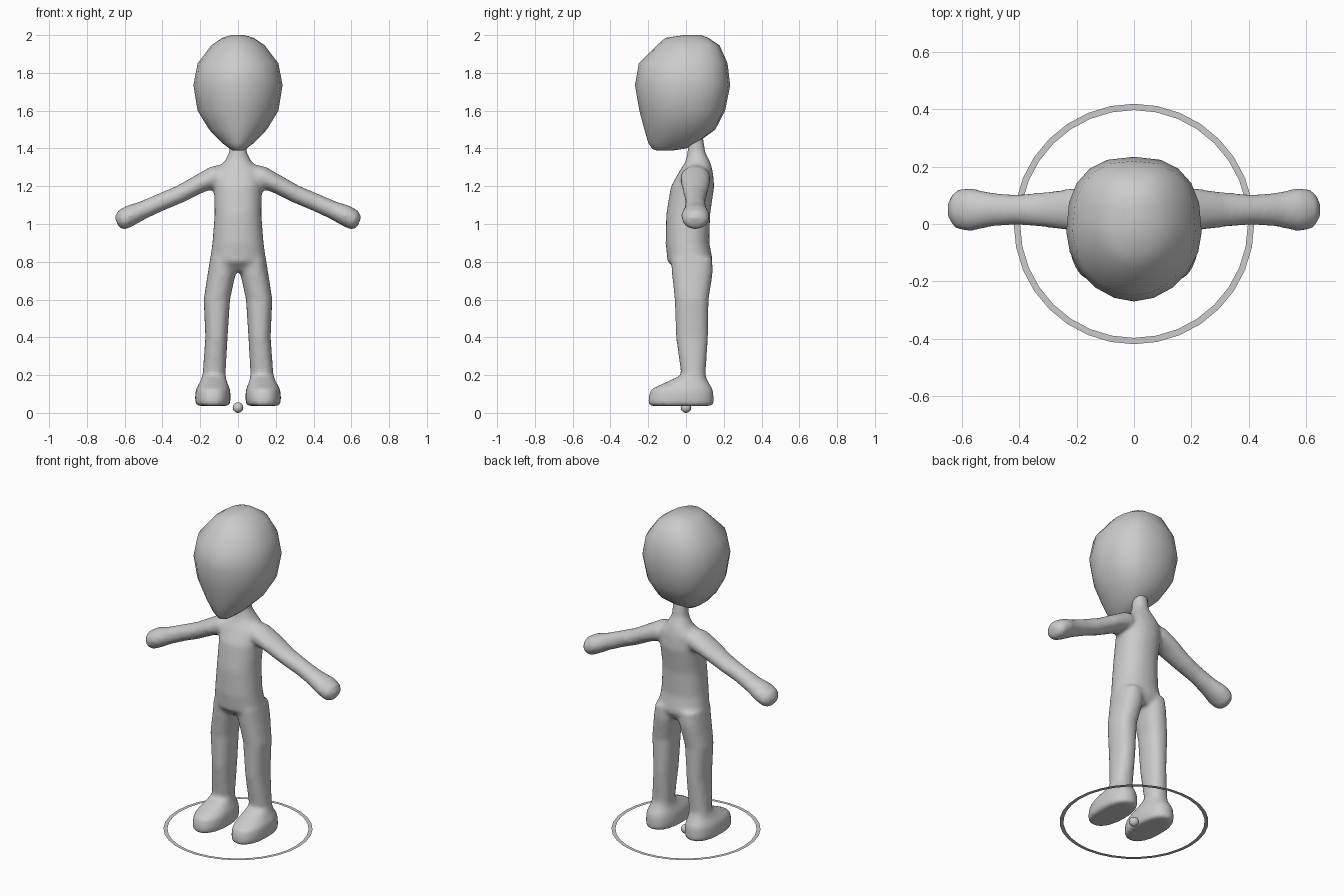
import bpy, bmesh, math
from mathutils import Vector

if "Cube" in bpy.data.objects:
    bpy.data.objects.remove(bpy.data.objects["Cube"])


def power(t, n):
    return math.copysign(abs(t) ** (2 / n), t)


def oval(z, x0, x1, y0, y1, ymid=None, nf=2.2, nb=2.2, seg=24):
    """Horizontal superellipse; nf / nb set the squareness of front / back."""
    ymid = (y0 + y1) / 2 if ymid is None else ymid
    pts = []
    for i in range(seg):
        a = math.tau * i / seg
        c, s = math.cos(a), math.sin(a)
        n, ry = (nb, y1 - ymid) if s > 0 else (nf, ymid - y0)
        pts.append(Vector(((x0 + x1) / 2 + (x1 - x0) / 2 * power(c, n), ymid + ry * power(s, n), z)))
    return pts


def loft(bm, rings):
    """Closed skin through a list of rings."""
    rows = [[bm.verts.new(p) for p in r] for r in rings]
    n = len(rows[0])
    faces = [bm.faces.new((a[i], a[(i + 1) % n], b[(i + 1) % n], b[i]))
             for a, b in zip(rows, rows[1:]) for i in range(n)]
    faces += [bm.faces.new(rows[0]), bm.faces.new(rows[-1])]
    bmesh.ops.recalc_face_normals(bm, faces=faces)


def make(name, bm, smooth=True):
    me = bpy.data.meshes.new(name)
    bm.to_mesh(me)
    bm.free()
    for p in me.polygons:
        p.use_smooth = smooth
    ob = bpy.data.objects.new(name, me)
    bpy.context.collection.objects.link(ob)
    return ob


# Head: egg with a flatter back; z, half width, front y, back y
head = [(1.388, .025, -.155, -.075), (1.40, .045, -.18, 0), (1.43, .085, -.2, .06),
        (1.5, .153, -.22, .155), (1.6, .214, -.247, .207), (1.735, .236, -.27, .234),
        (1.85, .214, -.25, .22), (1.945, .142, -.155, .178), (1.985, .085, -.11, .12),
        (2.0, .035, -.01, .08)]
bm = bmesh.new()
loft(bm, [oval(z, -w, w, f, b, f + (b - f) * .48, 1.9, 2.5, 20) for z, w, f, b in head])
make("head", bm)

# Body: torso, legs and arms lofted, then fused into one smooth skin
bm = bmesh.new()
torso = [(.745, .13, -.04, .11), (.80, .15, -.098, .143), (.9, .136, -.108, .124),
         (1.05, .124, -.105, .128), (1.2, .127, -.08, .15), (1.28, .125, -.035, .142),
         (1.33, .072, -.003, .128), (1.38, .047, .008, .102), (1.47, .043, .01, .09)]
loft(bm, [oval(z, -w, w, f, b) for z, w, f, b in torso])

# Legs and feet: z, inner x, outer x, front y, back y
leg = [(.82, .01, .148, -.08, .14), (.74, .012, .16, -.075, .142), (.6, .042, .182, -.06, .12),
       (.4, .055, .173, -.053, .117), (.2, .066, .188, -.025, .103), (.17, .06, .198, -.09, .115),
       (.125, .042, .224, -.187, .143), (.08, .038, .228, -.2, .147), (.05, .042, .226, -.2, .147),
       (.037, .045, .223, -.195, .142)]
# Arms: x, z, radius along y, radius across
arm = [(.06, 1.265, .06, .055), (.12, 1.25, .08, .06), (.2, 1.215, .077, .05), (.307, 1.158, .062, .047),
       (.41, 1.115, .053, .047), (.5, 1.075, .06, .048), (.57, 1.045, .076, .056),
       (.615, 1.02, .07, .054), (.64, 1.005, .04, .032)]
across = Vector((math.sin(.42), 0, math.cos(.42)))
for s in (1, -1):
    loft(bm, [oval(z, s * a, s * b, f, k, nf=2.3, nb=2.3) for z, a, b, f, k in leg])
    rings = []
    for x, z, ry, rz in arm:
        ring = [Vector((x, .05, z)) + Vector((0, ry * math.cos(t), 0)) + across * rz * math.sin(t)
                for t in (math.tau * i / 20 for i in range(20))]
        rings.append([Vector((s * p.x, p.y, p.z)) for p in ring])
    loft(bm, rings)
body = make("body", bm)
rm = body.modifiers.new("fuse", 'REMESH')
rm.mode = 'VOXEL'
rm.voxel_size = .012
rm.use_smooth_shade = True
sm = body.modifiers.new("soften", 'SMOOTH')
sm.factor = .5
sm.iterations = 8

# Flat ring around the feet
bm = bmesh.new()
edges = []
for r in (.397, .419):
    vs = bmesh.ops.create_circle(bm, segments=32, radius=r)['verts']
    edges += {e for v in vs for e in v.link_edges}
bmesh.ops.bridge_loops(bm, edges=edges)
ring = make("ground_ring", bm, False)
ring.location.z = .028

# Small ball at the centre
bm = bmesh.new()
bmesh.ops.create_uvsphere(bm, u_segments=16, v_segments=10, radius=.028)
ball = make("centre_ball", bm)
ball.location.z = .028
